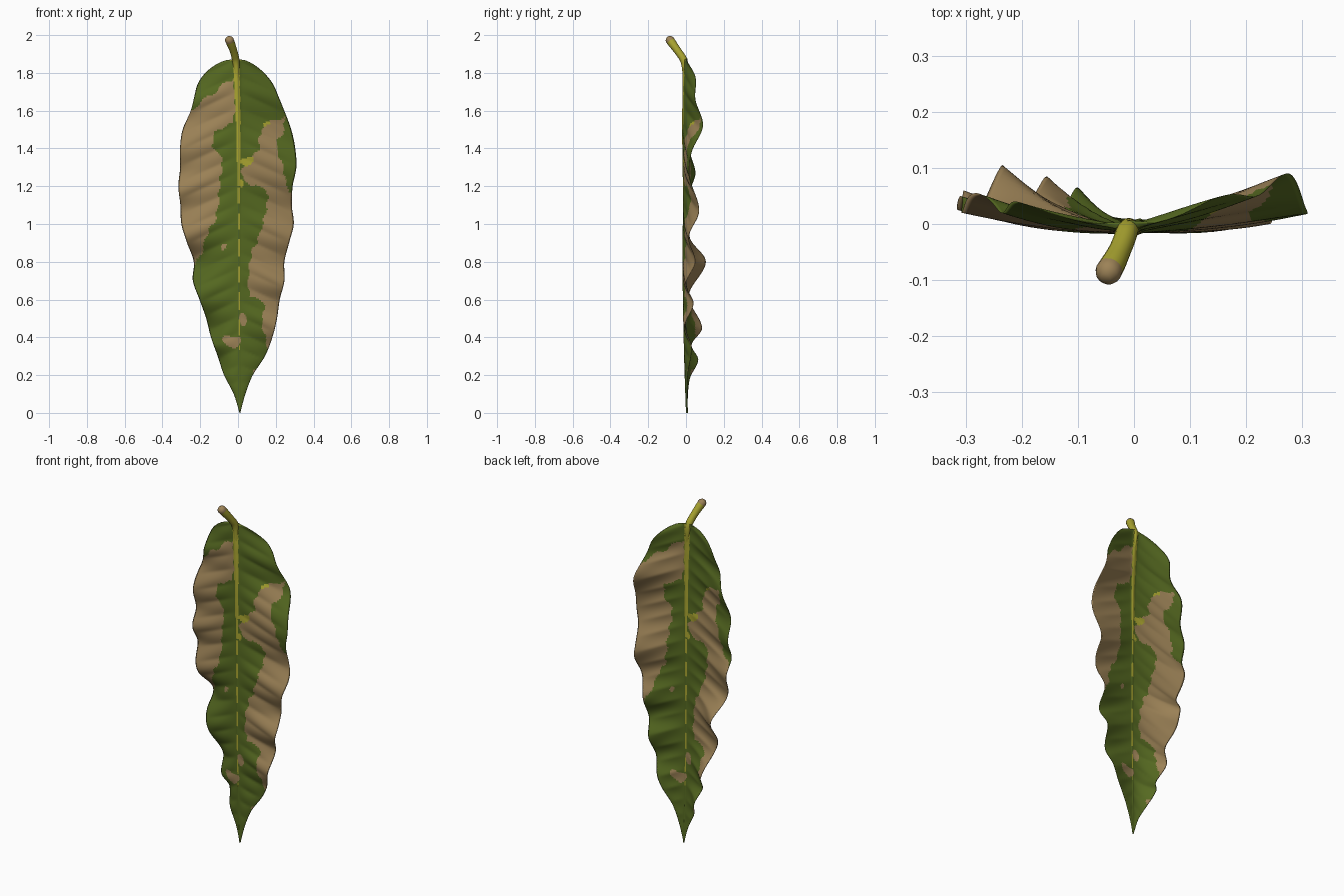
import bpy
import bmesh
import math
from mathutils import Vector

if "Cube" in bpy.data.objects:
    bpy.data.objects.remove(bpy.data.objects["Cube"], do_unlink=True)


def make_material(name, red, green, blue):
    mat = bpy.data.materials.new(name)
    mat.use_nodes = True
    mat.diffuse_color = (red, green, blue, 1)
    mat.node_tree.nodes["Principled BSDF"].inputs["Base Color"].default_value = (red, green, blue, 1)
    return mat


leaf_green = make_material("leaf_green", 0.092, 0.142, 0.015)
dry_brown = make_material("dry_brown", 0.335, 0.225, 0.095)
rib_yellow = make_material("rib_yellow", 0.40, 0.375, 0.03)


def curve(knots, z):
    """Smooth curve through (z, value) knots, held constant past the ends."""
    if z <= knots[0][0]:
        return knots[0][1]
    if z >= knots[-1][0]:
        return knots[-1][1]
    last = len(knots) - 1
    k = max(n for n in range(last) if knots[n][0] <= z)

    def slope(n):
        before, after = knots[max(n - 1, 0)], knots[min(n + 1, last)]
        return (after[1] - before[1]) / (after[0] - before[0])

    (z0, v0), (z1, v1) = knots[k], knots[k + 1]
    span = z1 - z0
    t = (z - z0) / span
    ease = t * t * (3 - 2 * t)
    bend = slope(k) * t * (1 - t) ** 2 - slope(k + 1) * t * t * (1 - t)
    return v0 + (v1 - v0) * ease + bend * span


def evenly(values):
    """Knots every tenth of a unit, with values in thousandths."""
    return [(n / 10, v / 1000) for n, v in enumerate(values)]


BLADE_TOP = 1.875

# Half widths of the blade from tip to base
right_width = evenly([2, 32, 82, 115, 150, 175, 210, 245, 240, 275, 305,
                      310, 320, 310, 310, 295, 250, 222, 195, 165])
left_width = evenly([2, 30, 70, 135, 175, 200, 215, 240, 240, 265, 290,
                     280, 285, 305, 300, 280, 245, 208, 172, 140])

# Depth of the wavy margins
right_wave = [(0, .005), (.18, .02), (.28, .065), (.36, .03), (.45, .085), (.62, .015),
              (.8, .105), (.93, .02), (1.07, .06), (1.17, .025), (1.27, .05),
              (1.4, .02), (1.53, .055), (1.65, .02), (1.75, .04), (1.87, 0)]
left_wave = [(0, .005), (.2, .01), (.35, .03), (.46, -.005), (.58, .04), (.68, 0),
             (.8, .05), (.93, .015), (1.07, .07), (1.25, .02), (1.38, .03),
             (1.52, .09), (1.66, .05), (1.78, .05), (1.87, 0)]

# Borders of the dry patches, as distance from the midrib
wide_inner = [(.78, .24), (.85, .2), (.95, .165), (1.05, .12), (1.2, .1), (1.35, .09),
              (1.39, .13), (1.49, .12), (1.54, .03), (1.8, .015)]
streak_inner = [(.34, .15), (.48, .12), (.58, .13), (.62, .06), (.72, .05), (.85, .07),
                (.95, .11), (1.05, .14), (1.18, .14), (1.23, .03), (1.32, .03),
                (1.38, .1), (1.5, .12), (1.56, .2)]
streak_outer = [(1.1, .33), (1.2, .26), (1.3, .235), (1.42, .2), (1.5, .24), (1.57, .25)]
dry_spots = [(-.04, .38, .05, .03), (.02, .49, .02, .035), (.085, .22, .015, .015),
             (-.08, .88, .015, .015)]
yellow_spots = [(.045, 1.335, .035, .022), (.012, 1.21, .014, .02), (.15, 1.525, .02, .008)]

# Half width of the yellow midrib
rib_width = [(.3, .003), (.9, .005), (1.2, .007), (1.5, .011), (1.87, .017)]


def mid_x(z):
    return curve([(0, .01), (.4, .007), (1.5, .002), (1.87, -.01)], z)


def mid_y(z):
    return curve([(0, .005), (.3, -.005), (.7, -.012), (1.2, -.01), (1.5, -.012), (1.87, -.006)], z)


def in_spots(spots, u, z):
    return any(((u - su) / ru) ** 2 + ((z - sz) / rz) ** 2 < 1 for su, sz, ru, rz in spots)


def patch_colour(u, z):
    """Material slot at distance u from the midrib: green, brown or yellow."""
    # The midrib is broken into dashes toward the tip
    unbroken = z > 1.2 or (z > .33 and math.sin(45 * z) > -.4)
    if unbroken and abs(u) < curve(rib_width, z):
        return 2
    z += .008 * math.sin(60 * u + 9 * z)
    a = abs(u) + .006 * math.sin(75 * z)
    if in_spots(yellow_spots, u, z):
        return 2
    if in_spots(dry_spots, u, z):
        return 1
    if u < 0:
        return int(.78 < z < 1.79 - .75 * a and a > curve(wide_inner, z))
    return int(.34 < z < 1.56 and curve(streak_inner, z) < a < curve(streak_outer, z))


def blade_point(f, z, side):
    """Point at fraction f across the blade; side is -1 in front, 1 behind."""
    a = abs(f)
    widths, wave, power = (left_width, left_wave, 1.1) if f > 0 else (right_width, right_wave, 1.7)
    # Rounded shoulders at the base of the blade
    shoulder = min(1, (BLADE_TOP - z) / .16)
    width = curve(widths, z) * math.sqrt(max(0, 1 - (1 - shoulder) ** 2))
    # Waves and side veins slant toward the tip
    slanted = z - .35 * (1 - a) * width
    y = mid_y(z) + (curve(wave, slanted) - mid_y(z)) * a ** power
    vein = abs(math.sin(math.pi * (z + .45 * a * width) / .085))
    y -= .007 * (vein - .2) * math.sin(math.pi * a) * min(1, width / .15)
    # Skin thickness, swelling into a ridge along the midrib
    rib = curve(rib_width, z)
    ridge = .4 * rib * math.exp(-(a * width / rib) ** 2)
    y += side * (.004 + ridge) * (1 - a ** 4)
    return Vector((mid_x(z) + f * width, y, z))


def finish(bm, name, materials):
    mesh = bpy.data.meshes.new(name)
    bm.to_mesh(mesh)
    bm.free()
    for mat in materials:
        mesh.materials.append(mat)
    for poly in mesh.polygons:
        poly.use_smooth = True
    obj = bpy.data.objects.new(name, mesh)
    bpy.context.collection.objects.link(obj)
    return obj


# Blade: front and back skins joined along the margin, with finer columns at the midrib
rows, half = 220, 40
fractions = [math.copysign(abs(j / half) ** 1.3, j) for j in range(-half, half + 1)]
bm = bmesh.new()
for side in (-1, 1):
    grid = [[bm.verts.new(blade_point(f, BLADE_TOP * i / rows, side)) for f in fractions]
            for i in range(rows + 1)]
    for i in range(rows):
        for j in range(2 * half):
            quad = [grid[i][j], grid[i][j + 1], grid[i + 1][j + 1], grid[i + 1][j]]
            face = bm.faces.new(quad if side < 0 else quad[::-1])
            spot = face.calc_center_median()
            # The back skin carries the patches mirrored
            face.material_index = patch_colour(-side * (spot.x - mid_x(spot.z)), spot.z)
bmesh.ops.remove_doubles(bm, verts=bm.verts, dist=.00002)
finish(bm, "leaf_blade", [leaf_green, dry_brown, rib_yellow])

# Stem: bends forward, with a rounded dry end
stem_x = [(1.74, -.004), (1.86, -.011), (1.9, -.019), (1.94, -.032), (1.975, -.046), (1.99, -.051)]
stem_y = [(1.74, -.008), (1.83, -.006), (1.87, -.013), (1.9, -.032), (1.94, -.061), (1.975, -.086),
          (1.99, -.096)]
stem_r = [(1.74, .007), (1.86, .019), (1.92, .02), (1.965, .023), (1.98, .022), (1.99, .009)]
sides, steps, dry_steps = 16, 32, 3
bm = bmesh.new()
path = [Vector((curve(stem_x, z), curve(stem_y, z), z))
        for z in (1.74 + .25 * n / steps for n in range(steps + 1))]
rings = []
for n, point in enumerate(path):
    along = path[min(n + 1, steps)] - path[max(n - 1, 0)]
    turn = along.to_track_quat('Z', 'Y')
    radius = curve(stem_r, point.z)
    angles = [2 * math.pi * s / sides for s in range(sides)]
    rings.append([bm.verts.new(point + turn @ Vector((math.cos(t), math.sin(t), 0)) * radius)
                  for t in angles])
for n in range(steps):
    for s in range(sides):
        e = (s + 1) % sides
        face = bm.faces.new((rings[n][s], rings[n][e], rings[n + 1][e], rings[n + 1][s]))
        face.material_index = int(n >= steps - dry_steps)
bm.faces.new(rings[0][::-1])
bm.faces.new(rings[-1]).material_index = 1
finish(bm, "stem", [rib_yellow, dry_brown])
